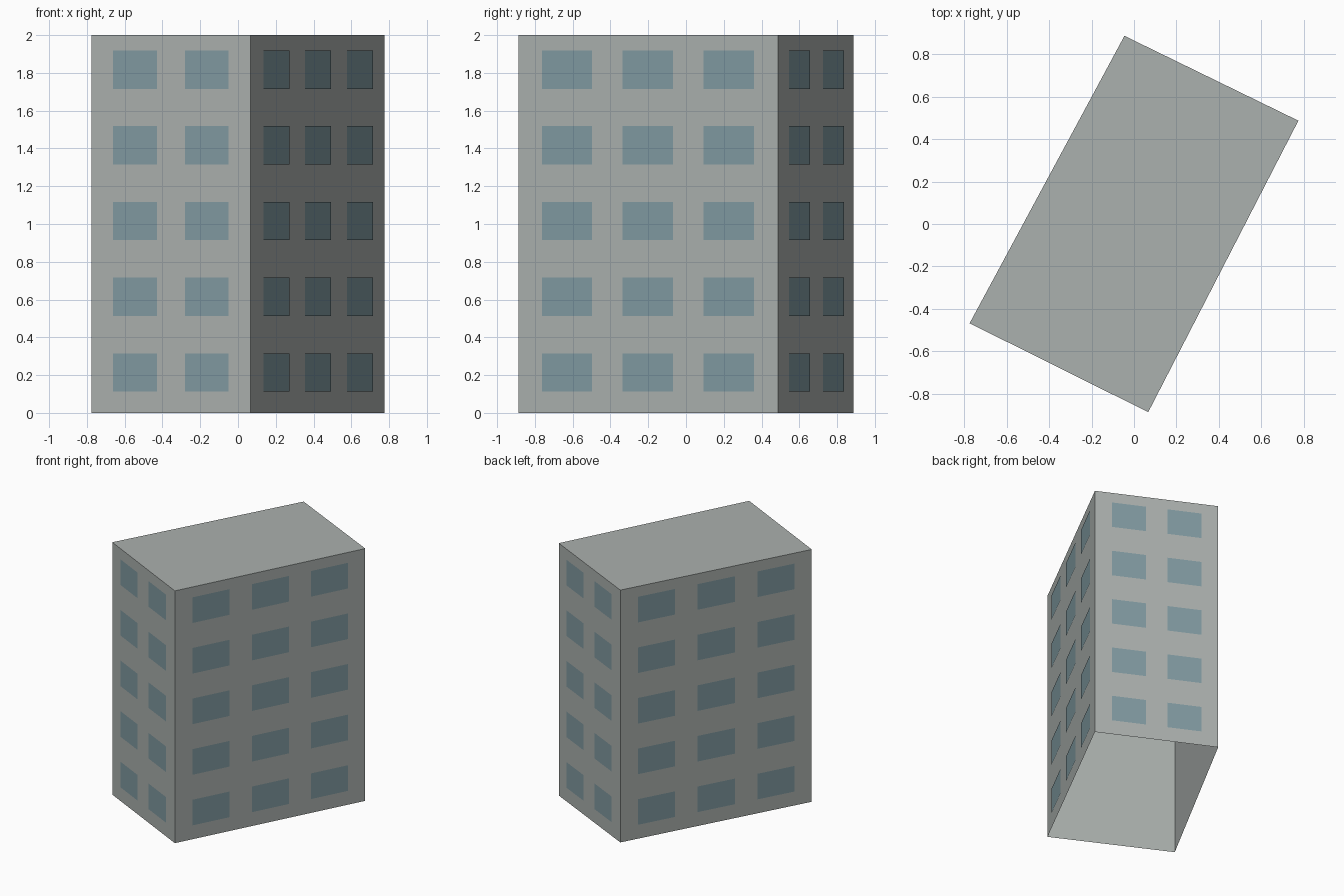
import bpy
from mathutils import Vector

cube = bpy.data.objects.get("Cube")
if cube:
    bpy.data.objects.remove(cube, do_unlink=True)


def make_material(name, rgb):
    mat = bpy.data.materials.new(name)
    mat.use_nodes = True
    mat.diffuse_color = (*rgb, 1)
    mat.node_tree.nodes["Principled BSDF"].inputs["Base Color"].default_value = (*rgb, 1)
    return mat


def make_object(name, verts, faces, mat):
    mesh = bpy.data.meshes.new(name)
    mesh.from_pydata(verts, [], faces)
    mesh.materials.append(mat)
    obj = bpy.data.objects.new(name, mesh)
    bpy.context.collection.objects.link(obj)
    return obj


concrete = make_material("grey concrete", (0.41, 0.44, 0.425))
glass = make_material("blue grey glass", (0.22, 0.325, 0.36))

HEIGHT = 2.0
UP = Vector((0, 0, 1))
# Footprint, counter-clockwise: front, right, back and left walls start here
corners = [Vector((-0.775, -0.468, 0)), Vector((0.067, -0.887, 0)),
           Vector((0.775, 0.487, 0)), Vector((-0.045, 0.887, 0))]

# Walls and flat roof, open underneath
verts = corners + [c + UP * HEIGHT for c in corners]
walls = [(i, (i + 1) % 4, (i + 1) % 4 + 4, i + 4) for i in range(4)]
make_object("building_shell", verts, walls + [(4, 5, 6, 7)], concrete)

# Windows: thin panes on each wall, columns given as fractions of wall width
narrow = [(0.137, 0.412), (0.588, 0.863)]
wide = [(0.092, 0.285), (0.403, 0.597), (0.715, 0.908)]
SILL, STOREY, PANE_HEIGHT, STOREYS, PROUD = 0.112, 0.401, 0.203, 5, 0.004

for i, side in enumerate(("front", "right", "back", "left")):
    start, end = corners[i], corners[(i + 1) % 4]
    along = end - start
    out = along.cross(UP).normalized() * PROUD
    verts, faces = [], []
    for floor in range(STOREYS):
        low = UP * (SILL + STOREY * floor)
        high = low + UP * PANE_HEIGHT
        for a, b in (wide if i % 2 else narrow):
            n = len(verts)
            verts += [start + out + along * t + z
                      for t, z in ((a, low), (b, low), (b, high), (a, high))]
            faces.append((n, n + 1, n + 2, n + 3))
    make_object(side + "_windows", verts, faces, glass)
